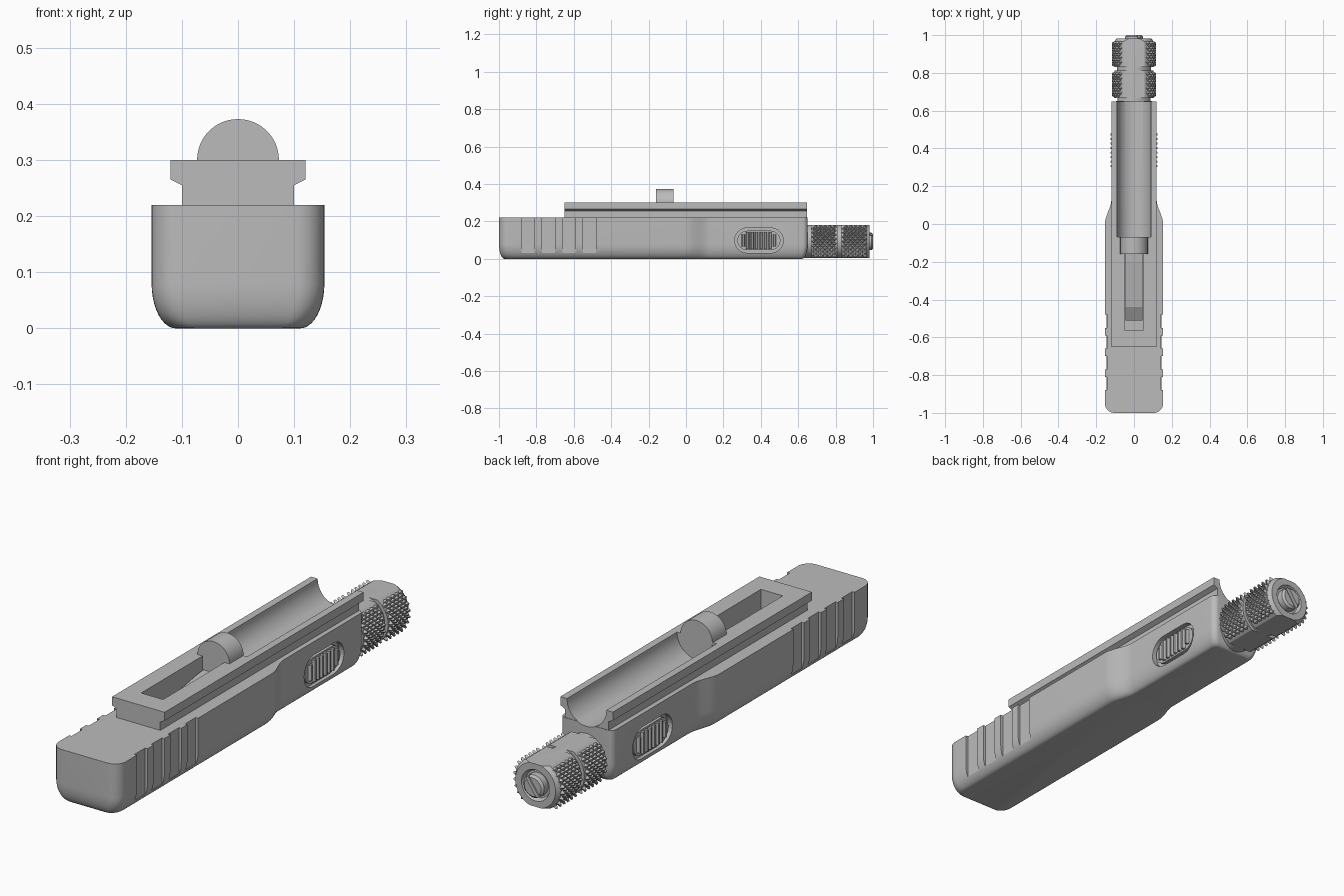
import bpy, bmesh, math
from math import sin, cos, pi, radians
from mathutils import Vector

if "Cube" in bpy.data.objects:
    bpy.data.objects.remove(bpy.data.objects["Cube"])

grey = bpy.data.materials.new("plain_grey")
grey.use_nodes = True
grey.diffuse_color = (0.5, 0.5, 0.5, 1)
grey.node_tree.nodes["Principled BSDF"].inputs["Base Color"].default_value = (0.5, 0.5, 0.5, 1)


def finish(name, bm):
    bmesh.ops.recalc_face_normals(bm, faces=bm.faces)
    mesh = bpy.data.meshes.new(name)
    bm.to_mesh(mesh)
    bm.free()
    mesh.materials.append(grey)
    ob = bpy.data.objects.new(name, mesh)
    bpy.context.collection.objects.link(ob)
    return ob


def loft(name, rings):
    """Skin a stack of equal-length rings and cap both ends."""
    bm = bmesh.new()
    rows = [[bm.verts.new(p) for p in ring] for ring in rings]
    for a, b in zip(rows, rows[1:]):
        for i in range(len(a)):
            j = (i + 1) % len(a)
            bm.faces.new((a[i], a[j], b[j], b[i]))
    bm.faces.new(rows[0])
    bm.faces.new(rows[-1])
    return finish(name, bm)


def box(name, x, y, z):
    return loft(name, [[(x[0], y[0], h), (x[1], y[0], h), (x[1], y[1], h), (x[0], y[1], h)] for h in z])


def lathe(name, profile, z, n=48):
    """Turn (radius, y) pairs about an axis parallel to y."""
    return loft(name, [[(r * cos(2 * pi * i / n), y, z + r * sin(2 * pi * i / n)) for i in range(n)]
                       for r, y in profile])


def along_x(name, pts, xs):
    return loft(name, [[(x, y, z) for y, z in pts] for x in xs])


def stadium(half_len, r, n=12):
    pts = []
    for side, start in ((1, -pi / 2), (-1, pi / 2)):
        for i in range(n + 1):
            a = start + pi * i / n
            pts.append((0.39 + side * (half_len - r) + r * cos(a), 0.098 + r * sin(a)))
    return pts


def boolean(target, tool, op="DIFFERENCE"):
    tool.hide_render = True
    mod = target.modifiers.new(op, "BOOLEAN")
    mod.operation, mod.object, mod.solver = op, tool, "EXACT"
    bpy.context.view_layer.objects.active = target
    bpy.ops.object.modifier_apply(modifier=mod.name)
    bpy.data.objects.remove(tool)


def smooth(ob, angle=30):
    bpy.ops.object.select_all(action="DESELECT")
    ob.select_set(True)
    bpy.context.view_layer.objects.active = ob
    bpy.ops.object.shade_smooth_by_angle(angle=radians(angle))


# Body plan: wide front, S-shaped waist, narrow back
WIDE, SLIM, FRONT, BACK = 0.154, 0.12, -1.0, 0.65


def arc(cx, cy, r, start, n=8):
    return [(cx + r * cos(start + pi / 2 * i / n), cy + r * sin(start + pi / 2 * i / n)) for i in range(n + 1)]


half = arc(WIDE - 0.05, FRONT + 0.05, 0.05, -pi / 2)
for i in range(13):
    t = i / 12
    half.append((WIDE - (WIDE - SLIM) * t * t * (3 - 2 * t), 0.0 + 0.13 * t))
half += arc(SLIM - 0.025, BACK - 0.025, 0.025, 0)
plan = half + [(-x, y) for x, y in reversed(half)]

# Rounded underside
rings = []
for i in range(11):
    a = pi / 2 * i / 10
    k = 1 - sin(a)
    mid = (FRONT + BACK) / 2
    rings.append([(x * (1 - 0.28 * k), mid + (y - mid) * (1 - 0.035 * k), 0.08 * (1 - cos(a)))
                  for x, y in plan])
rings.append([(x, y, 0.22) for x, y in plan])
body = loft("body", rings)

# Undercut top rail
rail_half = [(0.10, 0.20), (0.10, 0.255), (0.12, 0.265), (0.12, 0.30)]
rail_pts = rail_half + [(-x, z) for x, z in reversed(rail_half)]
boolean(body, loft("rail", [[(x, y, z) for x, z in rail_pts] for y in (-0.65, 0.648)]), "UNION")

# Round trough and pocket
boolean(body, lathe("trough_cutter", [(0.09, -0.07), (0.09, 0.8)], 0.30))
boolean(body, box("pocket_cutter", (-0.05, 0.05), (-0.56, -0.12), (0.14, 0.4)))

# Grip grooves and button recesses
for side in (-1, 1):
    for i in range(4):
        y = -0.88 + 0.11 * i
        boolean(body, box("groove_cutter", sorted((side * 0.143, side * 0.3)), (y, y + 0.07), (0.03, 0.5)))
    boolean(body, along_x("recess_cutter", stadium(0.13, 0.067), sorted((side * 0.098, side * 0.2))))
smooth(body)

# Ribbed side buttons
for side, label in ((1, "left"), (-1, "right")):
    button = along_x(label + "_button", stadium(0.115, 0.052), (side * 0.09, side * 0.112))
    smooth(button)
    for i in range(8):
        y = 0.306 + 0.024 * i
        tall = 0.032 if i in (0, 7) else 0.045
        rib = [(side * 0.11, y - 0.009), (side * 0.124, y - 0.004), (side * 0.124, y + 0.004), (side * 0.11, y + 0.009)]
        loft(label + "_button_rib", [[(a, b, z) for a, b in rib] for z in (0.098 - tall, 0.098 + tall)])

# Round plug and the sloping lever in front of it
smooth(lathe("plug", [(0.073, -0.16), (0.073, -0.068)], 0.30))
along_x("lever", [(-0.10, 0.16), (-0.10, 0.25), (-0.20, 0.24), (-0.44, 0.20), (-0.51, 0.16), (-0.51, 0.139)],
        (-0.046, 0.046))

# Knob with end screw
ZC = 0.093
knob = lathe("knob", [(0.088, 0.60), (0.088, 0.668), (0.104, 0.668), (0.104, 0.812), (0.09, 0.812),
                      (0.09, 0.83), (0.104, 0.83), (0.104, 0.965), (0.092, 0.982), (0.064, 0.982),
                      (0.056, 0.965), (0.047, 0.965), (0.047, 0.992), (0.038, 1.0)], ZC)
slot = box("slot_cutter", (-0.009, 0.009), (0.985, 1.1), (-0.1, 0.1))
slot.location.z = ZC
slot.rotation_euler.y = radians(35)
boolean(knob, slot)
boolean(knob, box("flat_cutter", (-0.3, 0.3), (0.5, 1.2), (ZC - 0.088, ZC + 0.088)), "INTERSECT")
smooth(knob)

# Diamond knurling on both sides of the knob
bm = bmesh.new()
STEP_Y, STEP_A = 0.0125, 0.115


def on_knob(r, a, y):
    return Vector((r * cos(a), y, ZC + r * sin(a)))


for start in (0.682, 0.844):
    for side in (0, pi):
        for row in range(10):
            for col in range(-7, 8):
                if (row + col) % 2:
                    continue
                a, y = side + col * STEP_A, start + row * STEP_Y
                base = [on_knob(0.102, a + da * STEP_A, y + dy * STEP_Y)
                        for da, dy in ((1, 0), (0, 1), (-1, 0), (0, -1))]
                tip = [on_knob(0.117, a + da * 0.04, y + dy * 0.0045)
                       for da, dy in ((1, 0), (0, 1), (-1, 0), (0, -1))]
                b = [bm.verts.new(p) for p in base]
                t = [bm.verts.new(p) for p in tip]
                bm.faces.new(t)
                for i in range(4):
                    bm.faces.new((b[i], b[(i + 1) % 4], t[(i + 1) % 4], t[i]))
finish("knurling", bm)
